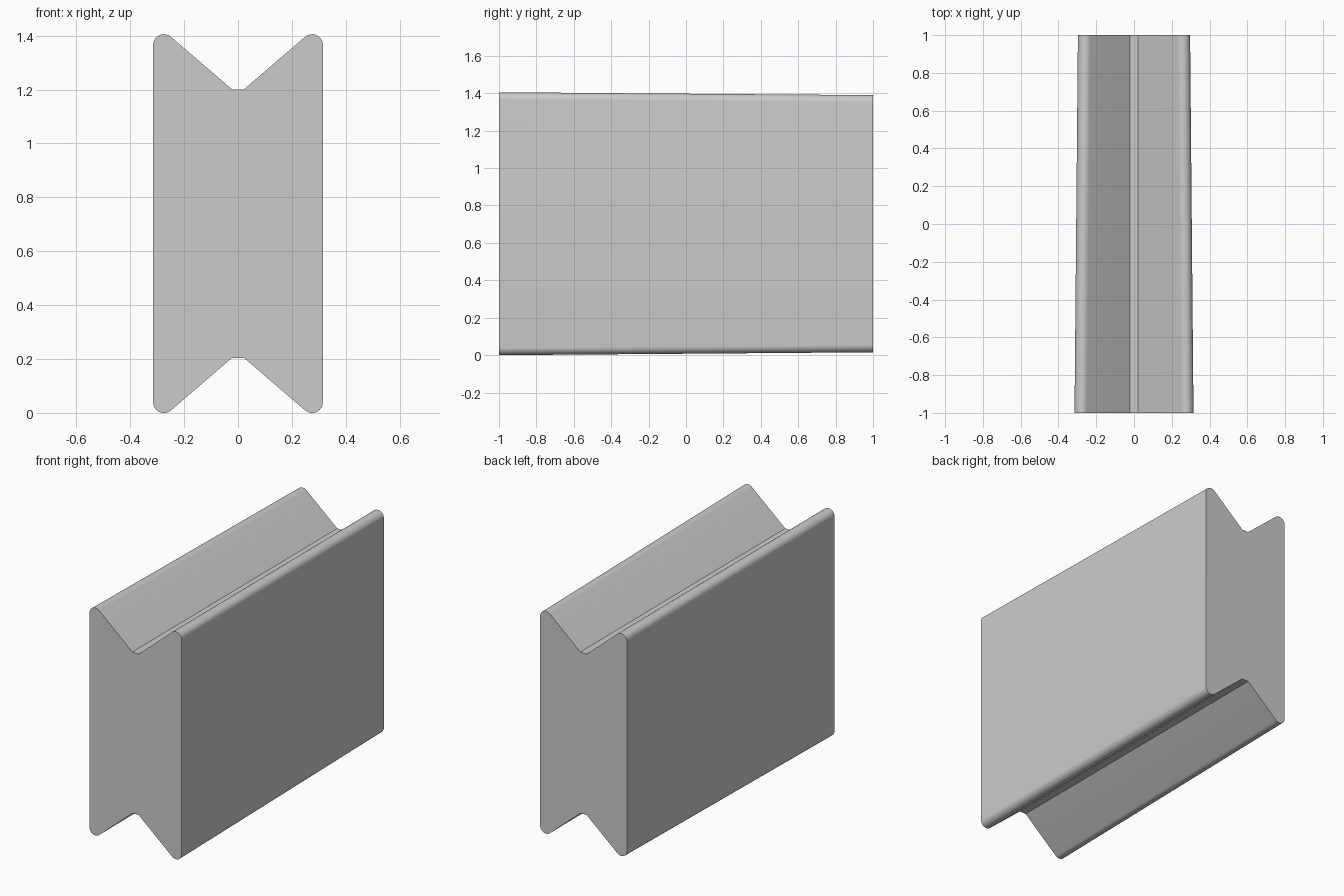
import bpy, bmesh, math

if "Cube" in bpy.data.objects:
    bpy.data.objects.remove(bpy.data.objects["Cube"])

MID = 0.7025            # mirror height
NOTCH = 0.498           # notch floor above the mirror height
FLAT = 0.022            # half width of the notch floor
R = 0.04                # lip radius
SLOPE = math.radians(40.7)
STEPS = 12


def section(half_width, y):
    """Closed outline: one rounded lip, mirrored to four corners."""
    cx = half_width - R
    cz = NOTCH + ((cx - FLAT) * math.sin(SLOPE) - R) / math.cos(SLOPE)
    end = math.pi / 2 + SLOPE
    quarter = [(cx + R * math.cos(end * i / STEPS), cz + R * math.sin(end * i / STEPS))
               for i in range(STEPS + 1)] + [(FLAT, NOTCH)]
    top = quarter + [(-x, z) for x, z in reversed(quarter)]
    outline = top + [(x, -z) for x, z in reversed(top)]
    return [(x, y, z + MID) for x, z in outline]


# Tapered block with a V groove along the top and bottom
bm = bmesh.new()
front = [bm.verts.new(p) for p in section(0.315, -1)]
back = [bm.verts.new(p) for p in section(0.297, 1)]
n = len(front)
for i in range(n):
    j = (i + 1) % n
    bm.faces.new((front[i], front[j], back[j], back[i]))
bm.faces.new(front)
bm.faces.new(back[::-1])
bmesh.ops.recalc_face_normals(bm, faces=bm.faces)
mesh = bpy.data.meshes.new("grooved_block")
bm.to_mesh(mesh)
bm.free()
block = bpy.data.objects.new("grooved_block", mesh)
bpy.context.collection.objects.link(block)

grey = bpy.data.materials.new("light_grey")
grey.diffuse_color = (0.6, 0.6, 0.6, 1)
grey.use_nodes = True
grey.node_tree.nodes["Principled BSDF"].inputs["Base Color"].default_value = grey.diffuse_color
mesh.materials.append(grey)

bpy.context.view_layer.objects.active = block
block.select_set(True)
bpy.ops.object.shade_smooth_by_angle(angle=math.radians(30))
